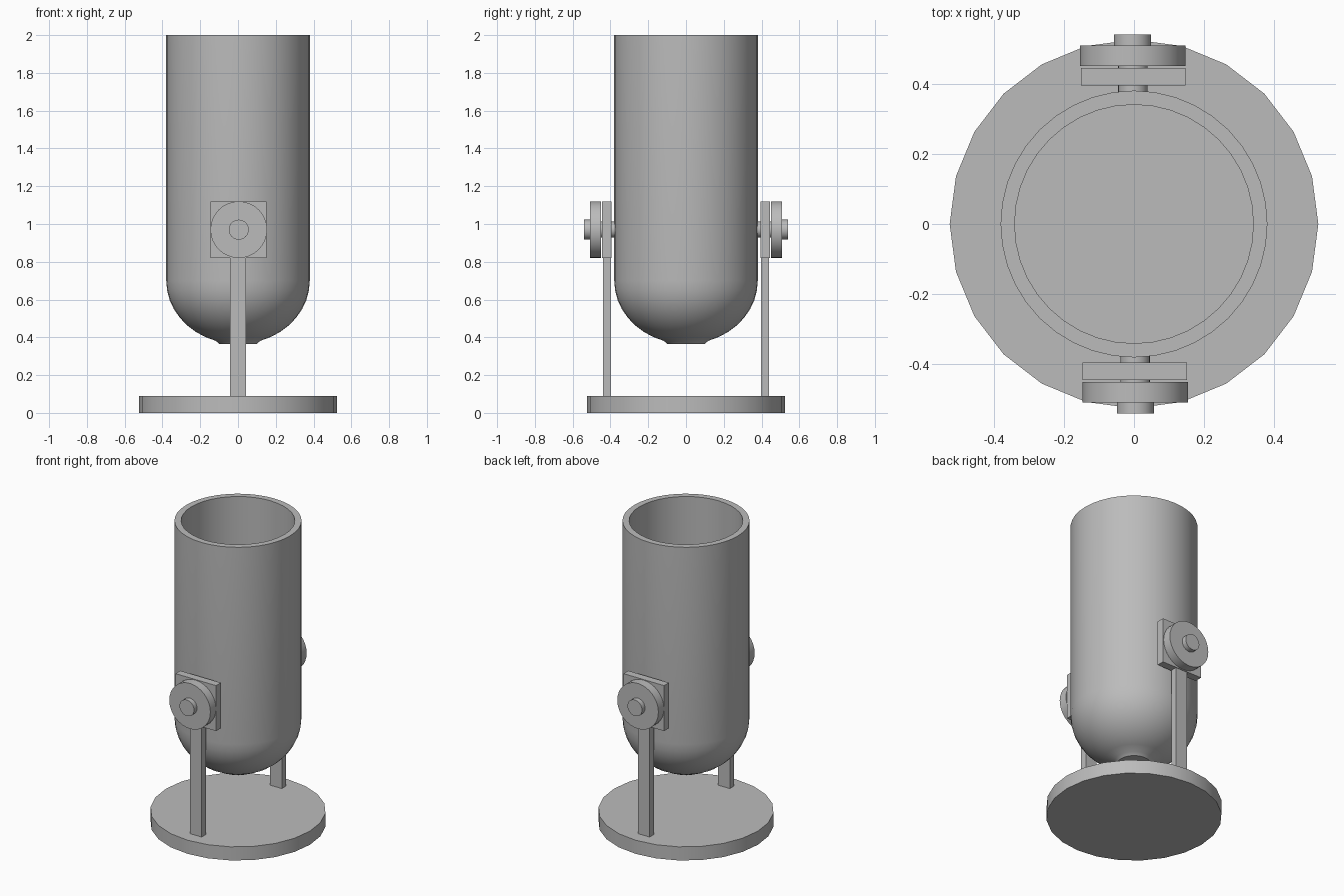
import bpy, bmesh, math
from mathutils import Matrix

if "Cube" in bpy.data.objects:
    bpy.data.objects.remove(bpy.data.objects["Cube"])

grey = bpy.data.materials.new("plain_grey")
grey.diffuse_color = (0.5, 0.5, 0.5, 1)
grey.use_nodes = True
grey.node_tree.nodes["Principled BSDF"].inputs["Base Color"].default_value = grey.diffuse_color


def finish(name, bm, smooth=True):
    bmesh.ops.recalc_face_normals(bm, faces=bm.faces)
    mesh = bpy.data.meshes.new(name)
    bm.to_mesh(mesh)
    bm.free()
    mesh.materials.append(grey)
    ob = bpy.data.objects.new(name, mesh)
    bpy.context.collection.objects.link(ob)
    if smooth:
        bpy.ops.object.select_all(action='DESELECT')
        ob.select_set(True)
        bpy.context.view_layer.objects.active = ob
        bpy.ops.object.shade_smooth_by_angle(angle=math.radians(30))
    return ob


def lathe(name, profile, sides):
    """Spin an (r, z) profile around z."""
    bm = bmesh.new()
    verts = [bm.verts.new((r, 0, z)) for r, z in profile]
    edges = [bm.edges.new(pair) for pair in zip(verts, verts[1:])]
    bmesh.ops.spin(bm, geom=verts + edges, cent=(0, 0, 0), axis=(0, 0, 1),
                   angle=math.tau, steps=sides, use_duplicate=False)
    bmesh.ops.remove_doubles(bm, verts=bm.verts, dist=1e-4)
    return finish(name, bm)


def box(name, x0, x1, y0, y1, z0, z1, turn):
    bm = bmesh.new()
    place = (Matrix.Translation(((x0 + x1) / 2, (y0 + y1) / 2, (z0 + z1) / 2))
             @ Matrix.Diagonal((x1 - x0, y1 - y0, z1 - z0, 1)))
    bmesh.ops.create_cube(bm, size=1, matrix=turn @ place)
    return finish(name, bm, False)


def disc_y(name, r, x, y0, y1, z, turn, sides=32):
    """Cylinder lying along y."""
    bm = bmesh.new()
    place = Matrix.Translation((x, (y0 + y1) / 2, z)) @ Matrix.Rotation(math.pi / 2, 4, 'X')
    bmesh.ops.create_cone(bm, cap_ends=True, segments=sides, radius1=r, radius2=r,
                          depth=y1 - y0, matrix=turn @ place)
    return finish(name, bm)


# Round base plate
lathe("base", [(0, 0), (0.525, 0), (0.525, 0.09), (0, 0.09)], 24)

# Open vessel: rounded bottom, straight wall, rim, flat inner floor
R, BEND, DROP = 0.38, 0.70, 0.335
bowl = [(R * math.cos(a), BEND - DROP * math.sin(a))
        for a in (math.radians(d) for d in range(72, -1, -9))]
profile = [(0, 0.365), (0.10, 0.365)] + bowl + [(R, 2.0), (0.34, 2.0), (0.34, 0.70), (0, 0.70)]
lathe("vessel", profile, 40)

# Two pivot supports, the back one turned half a circle
for side, angle in (("front", 0), ("back", math.pi)):
    t = Matrix.Rotation(angle, 4, 'Z')
    box(side + "_post", -0.042, 0.043, -0.44, -0.397, 0.085, 0.83, t)
    box(side + "_bracket_plate", -0.146, 0.151, -0.444, -0.394, 0.82, 1.12, t)
    disc_y(side + "_axle", 0.042, 0.003, -0.46, -0.36, 0.97, t)
    disc_y(side + "_wheel", 0.15, 0.004, -0.508, -0.45, 0.97, t)
    disc_y(side + "_axle_cap", 0.053, 0.004, -0.54, -0.50, 0.97, t)
